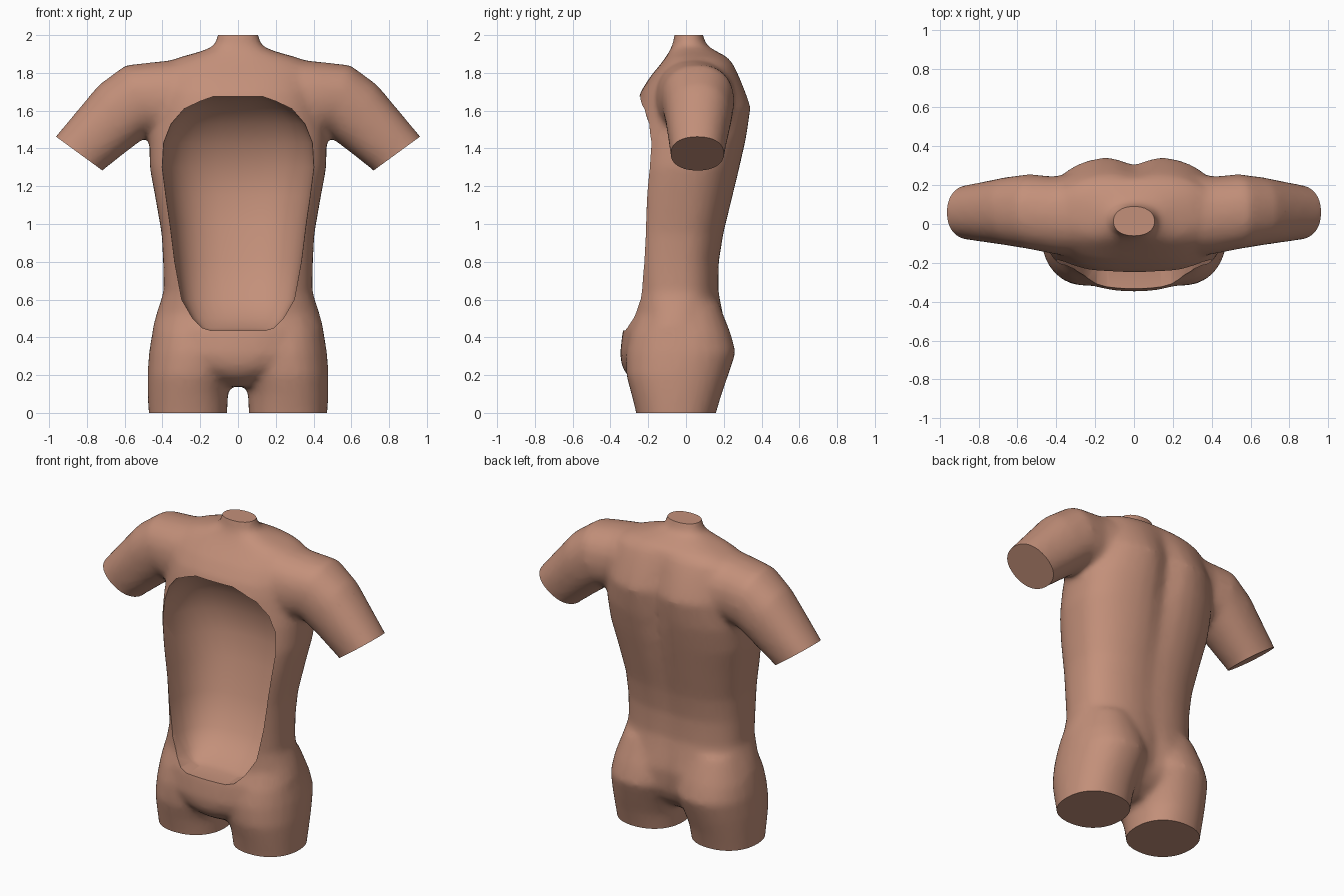
import bpy, bmesh, math
from mathutils import Vector

if "Cube" in bpy.data.objects:
    bpy.data.objects.remove(bpy.data.objects["Cube"])


def power(v, p):
    return math.copysign(abs(v) ** p, v)


def loft(bm, rings):
    """Skin closed rings of equal length and cap both ends."""
    loops = [[bm.verts.new(p) for p in r] for r in rings]
    n = len(loops[0])
    for a, b in zip(loops, loops[1:]):
        for i in range(n):
            bm.faces.new((a[i], a[(i + 1) % n], b[(i + 1) % n], b[i]))
    bm.faces.new(loops[0])
    bm.faces.new(loops[-1])


def section(z, x0, x1, front, back, groove=0.0, e=2.6, n=40):
    """Horizontal rounded cross-section with an optional spine groove."""
    cx, cy, hx, hy = (x0 + x1) / 2, (front + back) / 2, (x1 - x0) / 2, (back - front) / 2
    pts = []
    for i in range(n):
        t = 2 * math.pi * i / n
        x = hx * power(math.cos(t), 2 / e)
        y = cy + hy * power(math.sin(t), 2 / e)
        if math.sin(t) > 0:
            y -= groove * math.exp(-(x / 0.085) ** 2)
        pts.append(Vector((cx + x, y, z)))
    return pts


def to_object(bm, name):
    bmesh.ops.recalc_face_normals(bm, faces=bm.faces)
    me = bpy.data.meshes.new(name)
    bm.to_mesh(me)
    bm.free()
    ob = bpy.data.objects.new(name, me)
    bpy.context.collection.objects.link(ob)
    return ob


def apply_modifiers(ob):
    dg = bpy.context.evaluated_depsgraph_get()
    me = bpy.data.meshes.new_from_object(ob.evaluated_get(dg))
    ob.modifiers.clear()
    ob.data = me


body = bmesh.new()

# Trunk and neck: z, half width, front, back, spine groove
trunk = [
    (0.14, 0.10, -0.22, 0.04, 0), (0.19, 0.20, -0.305, 0.13, 0.01),
    (0.24, 0.31, -0.338, 0.18, 0.02),
    (0.31, 0.42, -0.350, 0.22, 0.035), (0.44, 0.455, -0.335, 0.228, 0.03),
    (0.52, 0.434, -0.305, 0.207, 0.02), (0.64, 0.394, -0.293, 0.178, 0.012),
    (0.80, 0.397, -0.303, 0.18, 0.012), (0.95, 0.405, -0.313, 0.205, 0.015),
    (1.15, 0.44, -0.315, 0.255, 0.022), (1.30, 0.468, -0.30, 0.292, 0.03),
    (1.46, 0.47, -0.28, 0.33, 0.045), (1.62, 0.44, -0.265, 0.355, 0.05),
    (1.70, 0.43, -0.24, 0.325, 0.04), (1.78, 0.42, -0.19, 0.29, 0.025),
    (1.84, 0.40, -0.14, 0.26, 0.015), (1.88, 0.32, -0.11, 0.225, 0),
    (1.91, 0.21, -0.09, 0.17, 0), (1.94, 0.13, -0.075, 0.115, 0),
    (1.98, 0.115, -0.065, 0.095, 0), (2.04, 0.10, -0.06, 0.085, 0)]
loft(body, [section(z, -w, w, f, b, g, e=2.2 if z > 1.92 or z < 0.55 else 2.55)
            for z, w, f, b, g in trunk])

# Thighs: z, inner x, outer x, front, back
thigh = [(-0.08, 0.06, 0.468, -0.25, 0.14), (0.0, 0.056, 0.474, -0.265, 0.16),
         (0.10, 0.052, 0.478, -0.29, 0.19), (0.20, 0.025, 0.480, -0.318, 0.225),
         (0.32, -0.01, 0.472, -0.32, 0.265), (0.42, -0.01, 0.455, -0.30, 0.238),
         (0.58, 0.03, 0.40, -0.24, 0.175)]
# Upper arms: top (x, z), bottom (x, z), front, back
arm = [((0.25, 1.88), (0.30, 1.44), -0.17, 0.27), ((0.41, 1.862), (0.42, 1.46), -0.155, 0.245),
       ((0.595, 1.842), (0.48, 1.465), -0.13, 0.258), ((0.737, 1.738), (0.58, 1.39), -0.11, 0.242),
       ((0.965, 1.465), (0.72, 1.28), -0.082, 0.203), ((1.04, 1.36), (0.80, 1.175), -0.08, 0.19)]
for s in (1, -1):
    loft(body, [section(z, min(s * a, s * b), max(s * a, s * b), f, k, e=2.2, n=24)
                for z, a, b, f, k in thigh])
    rings = []
    for (tx, tz), (bx, bz), f, k in arm:
        ring = []
        for i in range(20):
            t = 2 * math.pi * i / 20
            u, v = power(math.cos(t), 0.9), power(math.sin(t), 0.9)
            ring.append(Vector((s * ((tx + bx) / 2 + u * (tx - bx) / 2),
                                (f + k) / 2 + v * (k - f) / 2,
                                (tz + bz) / 2 + u * (tz - bz) / 2)))
        rings.append(ring)
    loft(body, rings)
torso = to_object(body, "torso")

# Fuse the parts into one smooth skin
m = torso.modifiers.new("fuse", 'REMESH')
m.mode, m.voxel_size = 'VOXEL', 0.017
m = torso.modifiers.new("soften", 'SMOOTH')
m.factor, m.iterations = 0.5, 16
m = torso.modifiers.new("simplify", 'DECIMATE')
m.ratio = 0.4
apply_modifiers(torso)

# Flat cuts at the neck, thighs and arms
bm = bmesh.new()
bm.from_mesh(torso.data)


def flat_cut(co, no, keep):
    faces = [f for f in bm.faces if keep(f.calc_center_median())]
    geom = set(faces)
    for f in faces:
        geom.update(f.verts)
        geom.update(f.edges)
    bmesh.ops.bisect_plane(bm, geom=list(geom), plane_co=co, plane_no=no, clear_outer=True)
    bmesh.ops.holes_fill(bm, edges=[e for e in bm.edges if e.is_boundary], sides=0)


flat_cut((0, 0, 2.0), (0, 0, 1), lambda c: c.z > 1.8)
flat_cut((0, 0, 0), (0, 0, -1), lambda c: c.z < 0.1)
for s in (1, -1):
    flat_cut((s * 0.96, 0, 1.46), (s * 0.175, 0, -0.24), lambda c: c.x * s > 0.55)
bmesh.ops.recalc_face_normals(bm, faces=bm.faces)
bm.to_mesh(torso.data)
bm.free()

# Bowl-shaped open cavity: z, opening half width, back wall
cavity = [(0.435, 0.14, -0.19), (0.45, 0.19, -0.15), (0.50, 0.24, -0.06), (0.60, 0.298, 0.03),
          (0.80, 0.335, 0.105), (1.00, 0.36, 0.15), (1.15, 0.382, 0.18), (1.30, 0.402, 0.17),
          (1.43, 0.395, 0.125), (1.53, 0.355, 0.065), (1.61, 0.285, -0.02),
          (1.65, 0.20, -0.09), (1.675, 0.13, -0.17)]
bm = bmesh.new()
rings = []
for z, w, b in cavity:
    ring = [Vector((w, -0.6, z))]
    for i in range(17):
        t = math.pi * i / 16
        ring.append(Vector((w * power(math.cos(t), 0.8),
                            -0.20 + (b + 0.20) * power(math.sin(t), 0.8), z)))
    ring.append(Vector((-w, -0.6, z)))
    rings.append(ring)
loft(bm, rings)
cutter = to_object(bm, "cavity_cutter")
cutter.hide_render = True
m = torso.modifiers.new("cavity", 'BOOLEAN')
m.operation, m.solver, m.object = 'DIFFERENCE', 'EXACT', cutter
apply_modifiers(torso)
bpy.data.objects.remove(cutter)

# Skin colour and shading
skin = bpy.data.materials.new("skin")
skin.diffuse_color = (0.55, 0.28, 0.195, 1)
skin.use_nodes = True
skin.node_tree.nodes["Principled BSDF"].inputs["Base Color"].default_value = skin.diffuse_color
torso.data.materials.clear()
torso.data.materials.append(skin)
for p in torso.data.polygons:
    p.material_index = 0
bpy.context.view_layer.objects.active = torso
torso.select_set(True)
bpy.ops.object.shade_smooth_by_angle(angle=math.radians(42))
